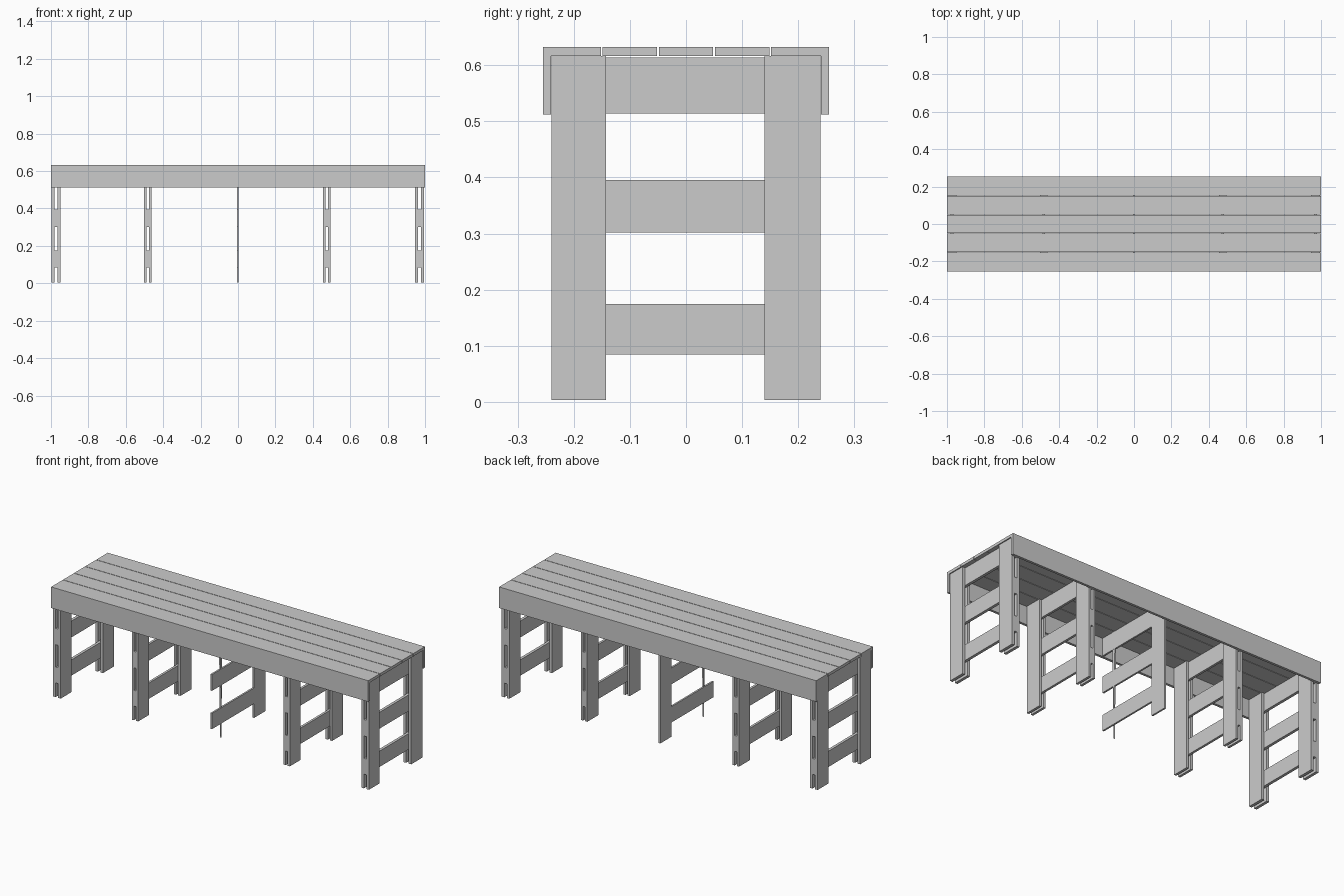
import bpy, bmesh

if "Cube" in bpy.data.objects:
    bpy.data.objects.remove(bpy.data.objects["Cube"])


def prism(name, points, x0, x1):
    """Extrude a (y, z) outline from x0 to x1."""
    bm = bmesh.new()
    face = bm.faces.new([bm.verts.new((x0, y, z)) for y, z in points])
    ext = bmesh.ops.extrude_face_region(bm, geom=[face])
    moved = [v for v in ext["geom"] if isinstance(v, bmesh.types.BMVert)]
    bmesh.ops.translate(bm, verts=moved, vec=(x1 - x0, 0, 0))
    bmesh.ops.recalc_face_normals(bm, faces=bm.faces)
    mesh = bpy.data.meshes.new(name)
    bm.to_mesh(mesh)
    bm.free()
    obj = bpy.data.objects.new(name, mesh)
    bpy.context.collection.objects.link(obj)
    return obj


def board(name, x0, x1, y0, y1, z0, z1):
    return prism(name, [(y0, z0), (y1, z0), (y1, z1), (y0, z1)], x0, x1)


TOP = 0.616
RAILS = [(0.084, 0.174), (0.302, 0.395), (0.514, 0.614)]

# top planks with narrow seams
edges = [-0.255, -0.15, -0.05, 0.05, 0.15, 0.255]
for i in range(5):
    board("top_plank", -1, 1, edges[i] + (0.0015 if i else 0),
          edges[i + 1] - (0.0015 if i < 4 else 0), TOP, 0.632)

# long aprons
board("front_apron", -1, 1, -0.255, -0.241, 0.512, TOP)
board("back_apron", -1, 1, 0.241, 0.255, 0.512, TOP)

# four trestles: doubled leg boards with rails sandwiched between
for left, right in [(-0.998, -0.95), (-0.502, -0.462), (0.455, 0.495), (0.946, 0.994)]:
    t = (right - left) / 3
    for x in (left, right - t):
        board("front_leg", x, x + t, -0.24, -0.143, 0.003, TOP)
        board("back_leg", x, x + t, 0.14, 0.24, 0.003, TOP)
    for z0, z1 in RAILS:
        board("cross_rail", left + t, right - t, -0.24, 0.24, z0, z1)

# light middle trestle: single layer, with a tapered front brace
for z0, z1 in RAILS:
    board("middle_rail", -0.006, 0.004, -0.24, 0.24, z0, z1)
board("middle_back_leg", -0.006, 0.004, 0.14, 0.24, 0.003, TOP)
prism("middle_front_brace", [(-0.155, 0.003), (-0.143, TOP), (-0.165, TOP)], -0.005, 0.003)
